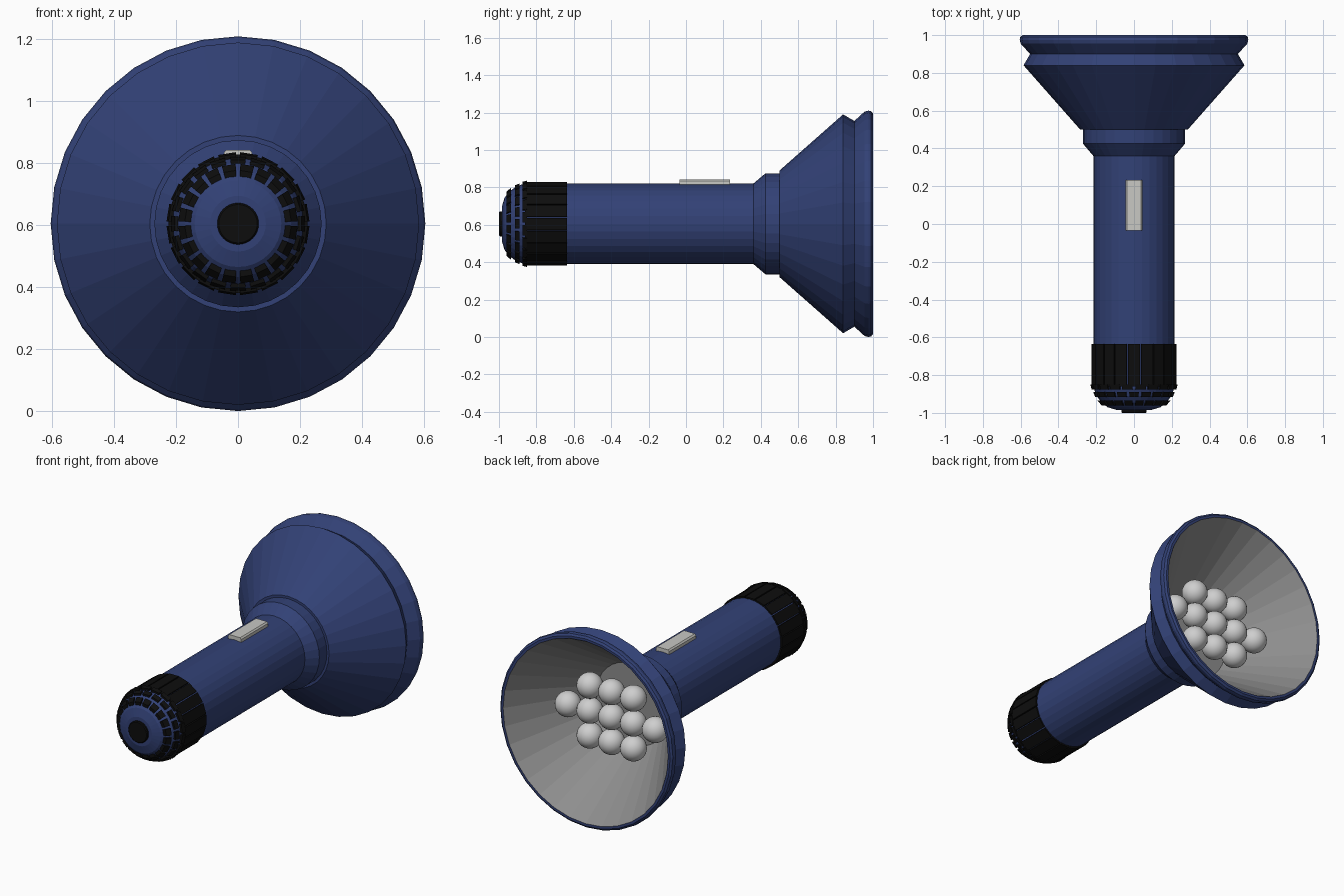
import bpy, bmesh, math
from mathutils import Vector

if "Cube" in bpy.data.objects:
    bpy.data.objects.remove(bpy.data.objects["Cube"])

CZ = 0.605      # height of the torch axis
SIDES = 32


def material(name, rgb):
    m = bpy.data.materials.new(name)
    m.diffuse_color = (*rgb, 1)
    m.use_nodes = True
    m.node_tree.nodes["Principled BSDF"].inputs["Base Color"].default_value = m.diffuse_color
    return m


BLUE = material("navy blue", (0.032, 0.053, 0.18))
BLACK = material("rubber black", (0.004, 0.004, 0.004))
GREY = material("reflector grey", (0.27, 0.27, 0.27))
BULB = material("bulb light grey", (0.62, 0.62, 0.62))
SWITCH = material("switch grey", (0.58, 0.58, 0.55))


def finish(name, bm, mat):
    me = bpy.data.meshes.new(name)
    bm.to_mesh(me)
    bm.free()
    me.materials.append(mat)
    ob = bpy.data.objects.new(name, me)
    bpy.context.collection.objects.link(ob)
    return ob


def around(y, r, t):
    return Vector((r * math.cos(t), y, CZ + r * math.sin(t)))


def lathe(name, profile, mat):
    """Spin (y, radius) points round the long axis; faces point outward for rising y."""
    bm = bmesh.new()
    rings = [[bm.verts.new(around(y, r, 2 * math.pi * j / SIDES)) for j in range(SIDES)]
             for y, r in profile]
    for a, b in zip(rings, rings[1:]):
        for j in range(SIDES):
            k = (j + 1) % SIDES
            bm.faces.new((a[j], b[j], b[k], a[k]))
    bmesh.ops.remove_doubles(bm, verts=bm.verts, dist=1e-5)
    return finish(name, bm, mat)


def ridges(name, start, end, depth, count, fill, shift=0.0):
    """Ring of raised blocks running between two (y, radius) points."""
    bm = bmesh.new()
    step = 2 * math.pi / count
    for i in range(count):
        t0 = (i + shift) * step
        vs = [bm.verts.new(around(y, r - d, t0 + s * fill * step / 2))
              for y, r in (start, end) for d in (0, depth) for s in (-1, 1)]
        bmesh.ops.convex_hull(bm, input=vs)
    bmesh.ops.recalc_face_normals(bm, faces=bm.faces)
    return finish(name, bm, BLACK)


# Body: domed tail, tube, collar, flared head and rim
lathe("body", [(-0.985, 0), (-0.985, 0.09), (-0.97, 0.14), (-0.945, 0.172), (-0.91, 0.198),
               (-0.87, 0.213), (-0.64, 0.215), (0.36, 0.215), (0.425, 0.27), (0.5, 0.27),
               (0.5, 0.285), (0.84, 0.585), (0.9, 0.55), (0.955, 0.6), (0.975, 0.605),
               (0.99, 0.602), (1.0, 0.59), (1.0, 0.575)], BLUE)

# Reflector bowl inside the head
lathe("reflector", [(1.0, 0.575), (0.53, 0.255), (0.53, 0)], GREY)

# Tail button
lathe("tail_button", [(-1.0, 0), (-1.0, 0.062), (-0.995, 0.067), (-0.975, 0.067)], BLACK)

# Rubber grip: long bars and three rings of blocks on the dome
ridges("grip_bars", (-0.86, 0.226), (-0.635, 0.226), 0.025, 20, 0.9)
ridges("grip_ring_outer", (-0.875, 0.225), (-0.85, 0.231), 0.03, 20, 0.8, 0.5)
ridges("grip_ring_middle", (-0.915, 0.207), (-0.89, 0.217), 0.03, 20, 0.75)
ridges("grip_ring_inner", (-0.96, 0.172), (-0.935, 0.193), 0.03, 20, 0.75, 0.5)

# Bulbs: rows of 3, 5 and 3
bm = bmesh.new()
for row, half in ((-1, 1), (0, 2), (1, 1)):
    for col in range(-half, half + 1):
        made = bmesh.ops.create_uvsphere(bm, u_segments=24, v_segments=14, radius=0.077)
        bmesh.ops.translate(bm, verts=made["verts"],
                            vec=(col * 0.152, 0.74, CZ + row * 0.157))
for f in bm.faces:
    f.smooth = True
finish("bulbs", bm, BULB)

# Sliding switch with a slightly narrower top
bm = bmesh.new()
vs = [bm.verts.new((sx * w, 0.1 + sy * 0.134, z))
      for w, z in ((0.046, 0.8), (0.046, 0.834), (0.038, 0.843))
      for sx in (-1, 1) for sy in (-1, 1)]
bmesh.ops.convex_hull(bm, input=vs)
bmesh.ops.recalc_face_normals(bm, faces=bm.faces)
finish("switch", bm, SWITCH)
